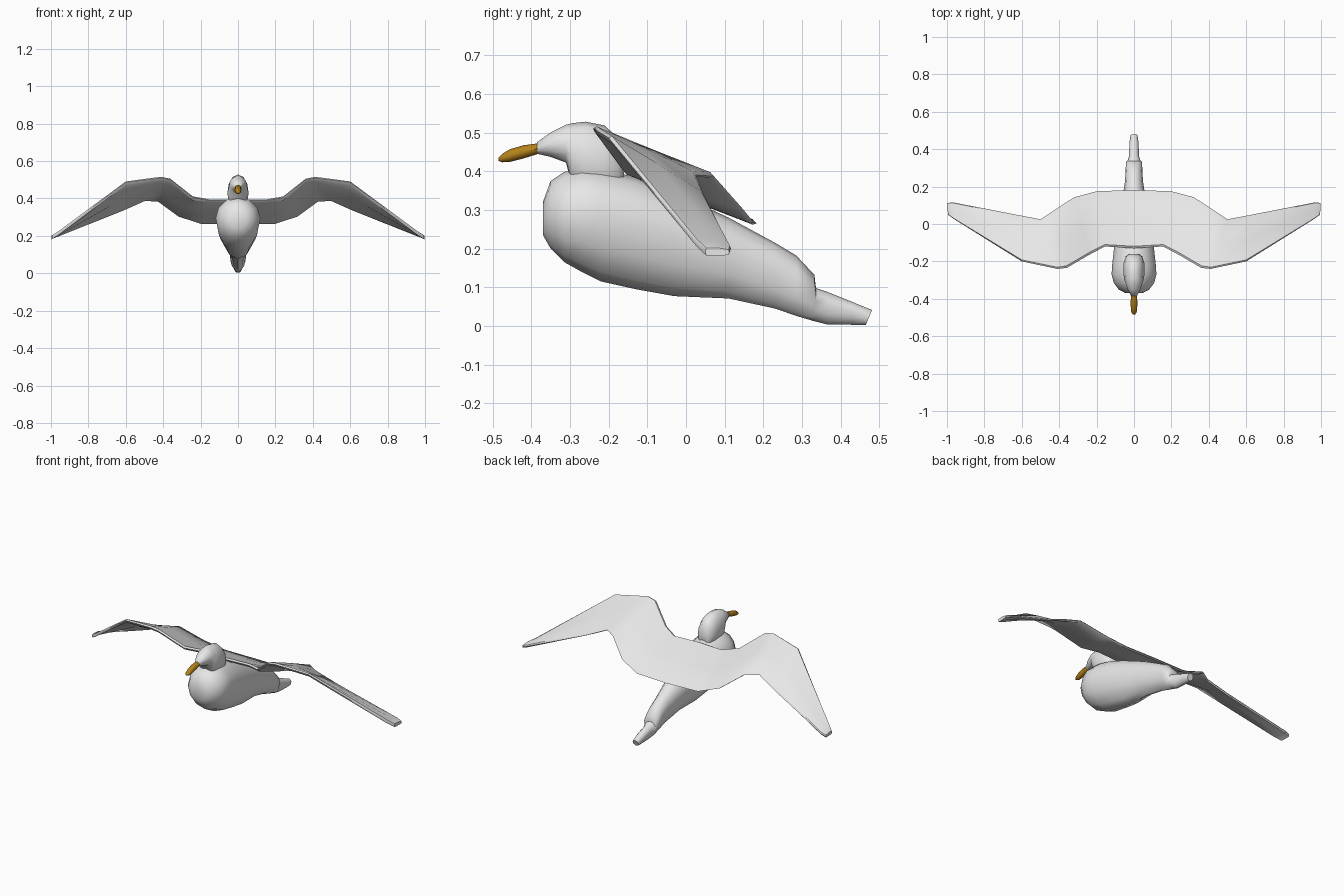
import bpy, bmesh, math


def material(name, rgb):
    m = bpy.data.materials.new(name)
    m.diffuse_color = (*rgb, 1)
    return m


WHITE = material("feather white", (0.8, 0.8, 0.8))
ORANGE = material("beak orange", (0.45, 0.22, 0.01))


def loft(name, rings, mat, angle):
    """Skin a list of closed rings and cap both ends."""
    bm = bmesh.new()
    loops = [[bm.verts.new(p) for p in ring] for ring in rings]
    n = len(loops[0])
    for a, b in zip(loops, loops[1:]):
        for i in range(n):
            j = (i + 1) % n
            bm.faces.new((a[i], a[j], b[j], b[i]))
    bm.faces.new(loops[0])
    bm.faces.new(loops[-1])
    bmesh.ops.recalc_face_normals(bm, faces=bm.faces)
    me = bpy.data.meshes.new(name)
    bm.to_mesh(me)
    bm.free()
    me.materials.append(mat)
    ob = bpy.data.objects.new(name, me)
    bpy.context.collection.objects.link(ob)
    bpy.ops.object.select_all(action='DESELECT')
    bpy.context.view_layer.objects.active = ob
    ob.select_set(True)
    bpy.ops.object.shade_smooth_by_angle(angle=math.radians(angle))
    return ob


def egg(y, bottom, top, half, wide=0.5, lean=0.0, n=12):
    """Egg-shaped section; wide is the height fraction of the widest point."""
    mid = bottom + (top - bottom) * wide
    ring = []
    for i in range(n):
        t = 2 * math.pi * i / n
        s = math.sin(t)
        z = mid + s * ((top - mid) if s > 0 else (mid - bottom))
        ring.append((half * math.cos(t), y + lean * s, z))
    return ring


# Body and tail: y, bottom, top, half width, widest fraction
body = [(-0.37, 0.235, 0.32, 0.045), (-0.35, 0.2, 0.375, 0.082),
        (-0.315, 0.165, 0.398, 0.108), (-0.27, 0.14, 0.408, 0.12, 0.58),
        (-0.22, 0.115, 0.405, 0.117, 0.6), (-0.13, 0.095, 0.385, 0.107, 0.6),
        (-0.03, 0.077, 0.345, 0.092, 0.6), (0.11, 0.071, 0.28, 0.066, 0.6),
        (0.23, 0.045, 0.215, 0.048, 0.6), (0.285, 0.026, 0.182, 0.045, 0.6),
        (0.332, 0.012, 0.132, 0.043, 0.65), (0.336, 0.011, 0.098, 0.036, 0.6),
        (0.365, 0.004, 0.088, 0.026, 0.6), (0.43, 0.003, 0.062, 0.025, 0.6)]
rings = [egg(*r) for r in body] + [egg(0.473, 0.003, 0.041, 0.019, 0.5, 0.008)]
loft("body", rings, WHITE, 50)

# Head and neck
head = [(-0.385, 0.445, 0.475, 0.016), (-0.35, 0.437, 0.5, 0.034),
        (-0.31, 0.422, 0.52, 0.047), (-0.295, 0.36, 0.524, 0.053),
        (-0.26, 0.33, 0.528, 0.057), (-0.21, 0.33, 0.518, 0.056),
        (-0.175, 0.34, 0.485, 0.045), (-0.16, 0.35, 0.44, 0.025)]
loft("head", [egg(*r) for r in head], WHITE, 60)

# Beak
beak = [(-0.375, 0.447, 0.473, 0.016), (-0.42, 0.433, 0.467, 0.018),
        (-0.455, 0.424, 0.457, 0.017), (-0.475, 0.423, 0.445, 0.013),
        (-0.485, 0.427, 0.434, 0.005)]
loft("beak", [egg(*r, n=8) for r in beak], ORANGE, 50)

# Wings: leading edge point and trailing edge point at each station
wing = [((0, -0.13, 0.39), (0, 0.182, 0.265)),
        ((0.155, -0.12, 0.39), (0.2, 0.175, 0.268)),
        ((0.24, -0.165, 0.405), (0.32, 0.143, 0.307)),
        ((0.36, -0.235, 0.5), (0.43, 0.072, 0.387)),
        ((0.41, -0.24, 0.51), (0.5, 0.025, 0.39)),
        ((0.6, -0.2, 0.486), (0.62, 0.048, 0.335)),
        ((0.96, 0.025, 0.215), (0.97, 0.116, 0.2)),
        ((0.995, 0.05, 0.192), (0.998, 0.112, 0.19))]
# Section: fraction of the chord and height offset, rounded at the front
SECTION = [(0, 0), (0.035, 0.01), (0.5, 0.011), (0.97, 0.007),
           (1, 0), (0.97, -0.007), (0.5, -0.009), (0.035, -0.01)]


def wing_ring(lead, trail, sign):
    ring = []
    for f, h in SECTION:
        x, y, z = (a + (b - a) * f for a, b in zip(lead, trail))
        ring.append((sign * x, y, z + h))
    return ring


stations = [(w, -1) for w in wing[:0:-1]] + [(w, 1) for w in wing]
loft("wings", [wing_ring(*w, s) for w, s in stations], WHITE, 35)
